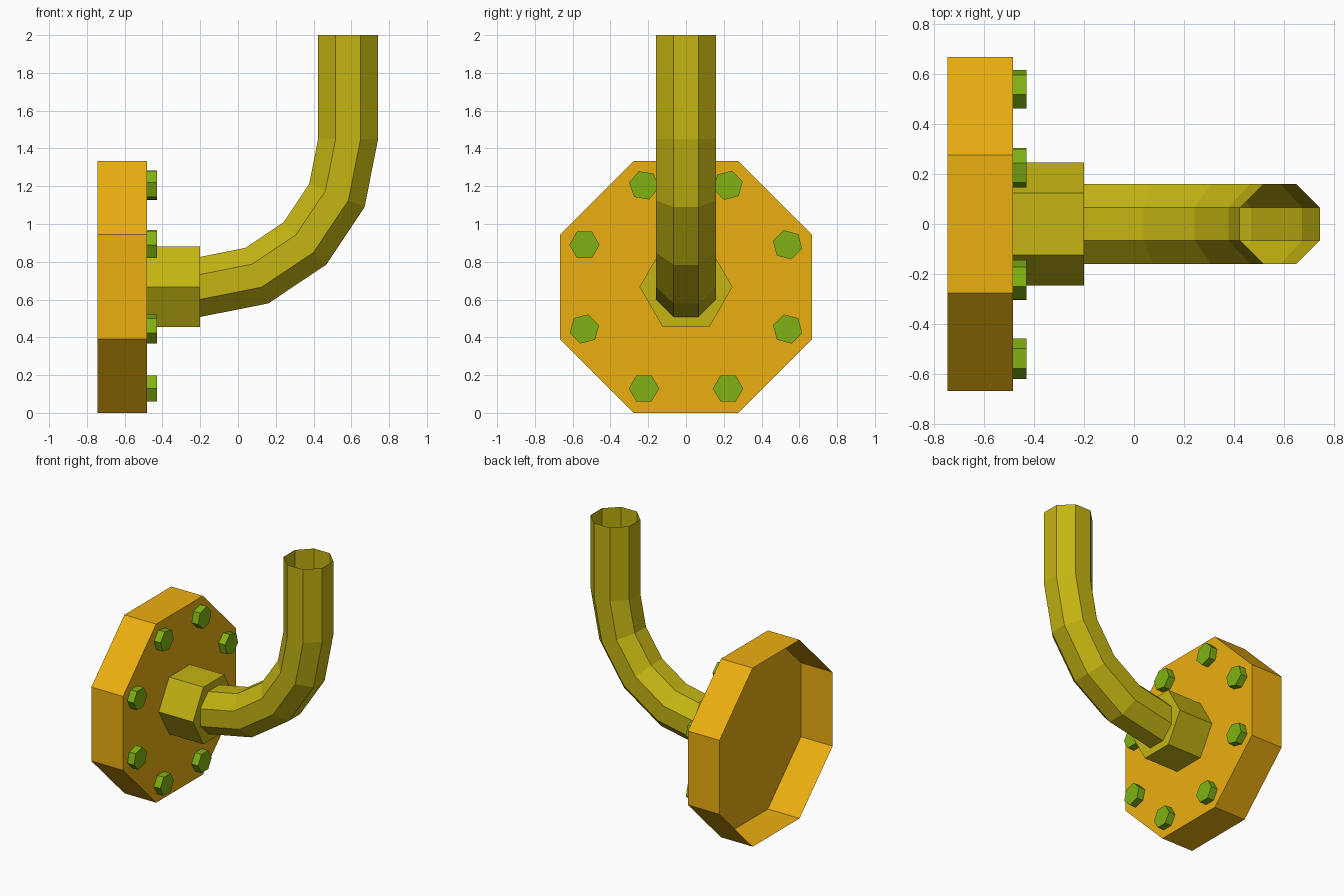
import bpy
from math import sin, cos, radians, pi

if "Cube" in bpy.data.objects:
    bpy.data.objects.remove(bpy.data.objects["Cube"])

CZ = 0.667                     # height of the flange axis


def material(name, rgb):
    m = bpy.data.materials.new(name)
    m.diffuse_color = (*rgb, 1)
    m.use_nodes = True
    m.node_tree.nodes["Principled BSDF"].inputs["Base Color"].default_value = m.diffuse_color
    return m


ORANGE = material("flange_orange", (0.84, 0.43, 0.005))
YELLOW = material("pipe_yellow", (0.55, 0.46, 0.006))
GREEN = material("bolt_green", (0.22, 0.45, 0.006))


def loft(name, stations, sides, radius, phase, mat, cap_end):
    """Skin polygon rings along a path in the xz plane; stations = (x, y, z, tilt)."""
    verts, faces = [], []
    for x, y, z, t in stations:
        for i in range(sides):
            a = phase + 2 * pi * i / sides
            u, v = radius * cos(a), radius * sin(a)
            verts.append((x - v * sin(t), y + u, z + v * cos(t)))
    for s in range(len(stations) - 1):
        for i in range(sides):
            j = (i + 1) % sides
            a, b = s * sides, (s + 1) * sides
            faces.append((a + i, a + j, b + j, b + i))
    if cap_end:
        faces.append(tuple(range(len(verts) - sides, len(verts))))
    me = bpy.data.meshes.new(name)
    me.from_pydata(verts, [], faces)
    me.materials.append(mat)
    ob = bpy.data.objects.new(name, me)
    bpy.context.collection.objects.link(ob)
    return ob


def prism(name, x0, x1, y, z, sides, radius, phase, mat):
    return loft(name, [(x0, y, z, 0), (x1, y, z, 0)], sides, radius, phase, mat, True)


# Octagonal flange, hollow and open at the back
prism("flange", -0.745, -0.483, 0, CZ, 8, 0.667 / cos(pi / 8), pi / 8, ORANGE)

# Hexagonal collar
prism("collar", -0.483, -0.2, 0, CZ, 6, 0.246, 0, YELLOW)

# Ring of eight hexagonal bolts, each turned a little differently
for k, turn in enumerate((45, 15, 50, 0, 15, 0, 0, 45)):
    a = radians(22.5 + 45 * k)
    prism(f"bolt_{k + 1}", -0.483, -0.43, 0.582 * cos(a), CZ + 0.582 * sin(a),
          6, 0.08, radians(turn), GREEN)

# Octagonal pipe: quarter bend then straight up, open at the top
BEND, BX, BZ = 0.783, -0.2, 1.45
path = []
for i in range(5):
    t = radians(22.5 * i)
    path.append((BX + BEND * sin(t), 0, BZ - BEND * cos(t), t))
path.append((BX + BEND, 0, 2.0, pi / 2))
loft("pipe", path, 8, 0.159 / cos(pi / 8), pi / 8, YELLOW, False)
